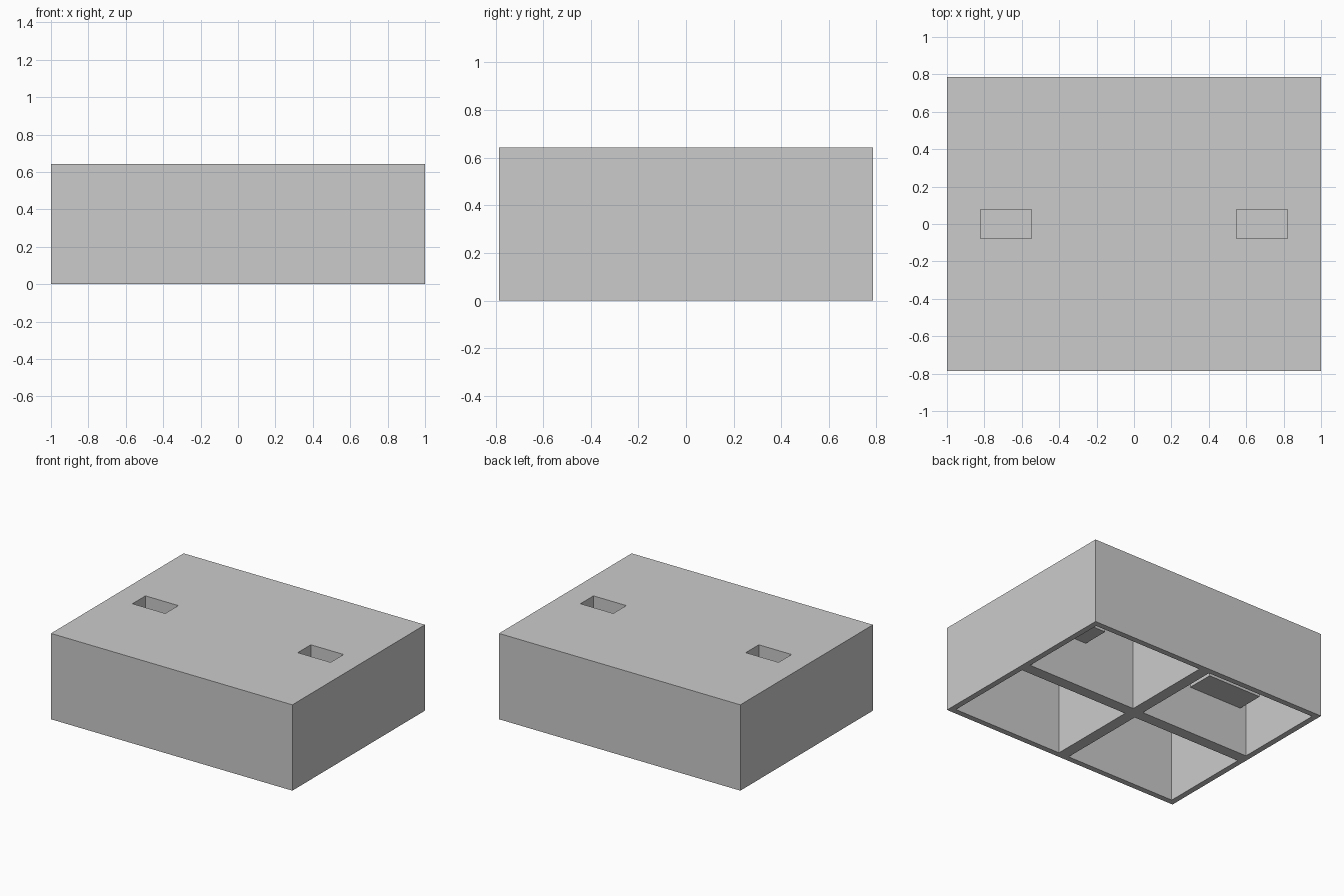
import bpy

if "Cube" in bpy.data.objects:
    bpy.data.objects.remove(bpy.data.objects["Cube"], do_unlink=True)

# Overall sizes
HALF_X, HALF_Y, HEIGHT = 1.0, 0.785, 0.643
WALL = 0.043          # outer wall, and half of each divider
CEILING = 0.58        # underside of the top plate
POCKET_X = 0.685
BLOCK_BOTTOM = 0.355

grey = bpy.data.materials.new("plain_grey")
grey.use_nodes = True
colour = (0.6, 0.6, 0.6, 1)
grey.diffuse_color = colour
grey.node_tree.nodes["Principled BSDF"].inputs["Base Color"].default_value = colour


def box(name, low, high):
    """Box between two opposite corners."""
    bpy.ops.mesh.primitive_cube_add(size=1)
    obj = bpy.context.object
    obj.name = name
    for v in obj.data.vertices:
        v.co = [a if c < 0 else b for c, a, b in zip(v.co, low, high)]
    obj.data.materials.append(grey)
    return obj


def combine(target, tool, operation):
    """Apply a boolean and remove the helper."""
    tool.hide_render = True
    mod = target.modifiers.new(operation.lower(), "BOOLEAN")
    mod.operation, mod.object, mod.solver = operation, tool, "EXACT"
    bpy.context.view_layer.objects.active = target
    bpy.ops.object.modifier_apply(modifier=mod.name)
    bpy.data.objects.remove(tool, do_unlink=True)


body = box("box_body", (-HALF_X, -HALF_Y, 0), (HALF_X, HALF_Y, HEIGHT))

# Four hollow bays open at the bottom, leaving a cross of dividers
for sx in (-1, 1):
    for sy in (-1, 1):
        xs = sorted((sx * WALL, sx * (HALF_X - WALL)))
        ys = sorted((sy * WALL, sy * (HALF_Y - WALL)))
        bay = box("bay_cutter", (xs[0], ys[0], -0.1), (xs[1], ys[1], CEILING))
        combine(body, bay, "DIFFERENCE")

# Solid housings under the top plate, each with a rectangular pocket from above
for x in (-POCKET_X, POCKET_X):
    housing = box("pocket_housing", (x - 0.222, -0.247, BLOCK_BOTTOM),
                  (x + 0.222, 0.247, HEIGHT - 0.02))
    combine(body, housing, "UNION")
    pocket = box("pocket_cutter", (x - 0.136, -0.077, BLOCK_BOTTOM + 0.086),
                 (x + 0.136, 0.077, HEIGHT + 0.1))
    combine(body, pocket, "DIFFERENCE")
